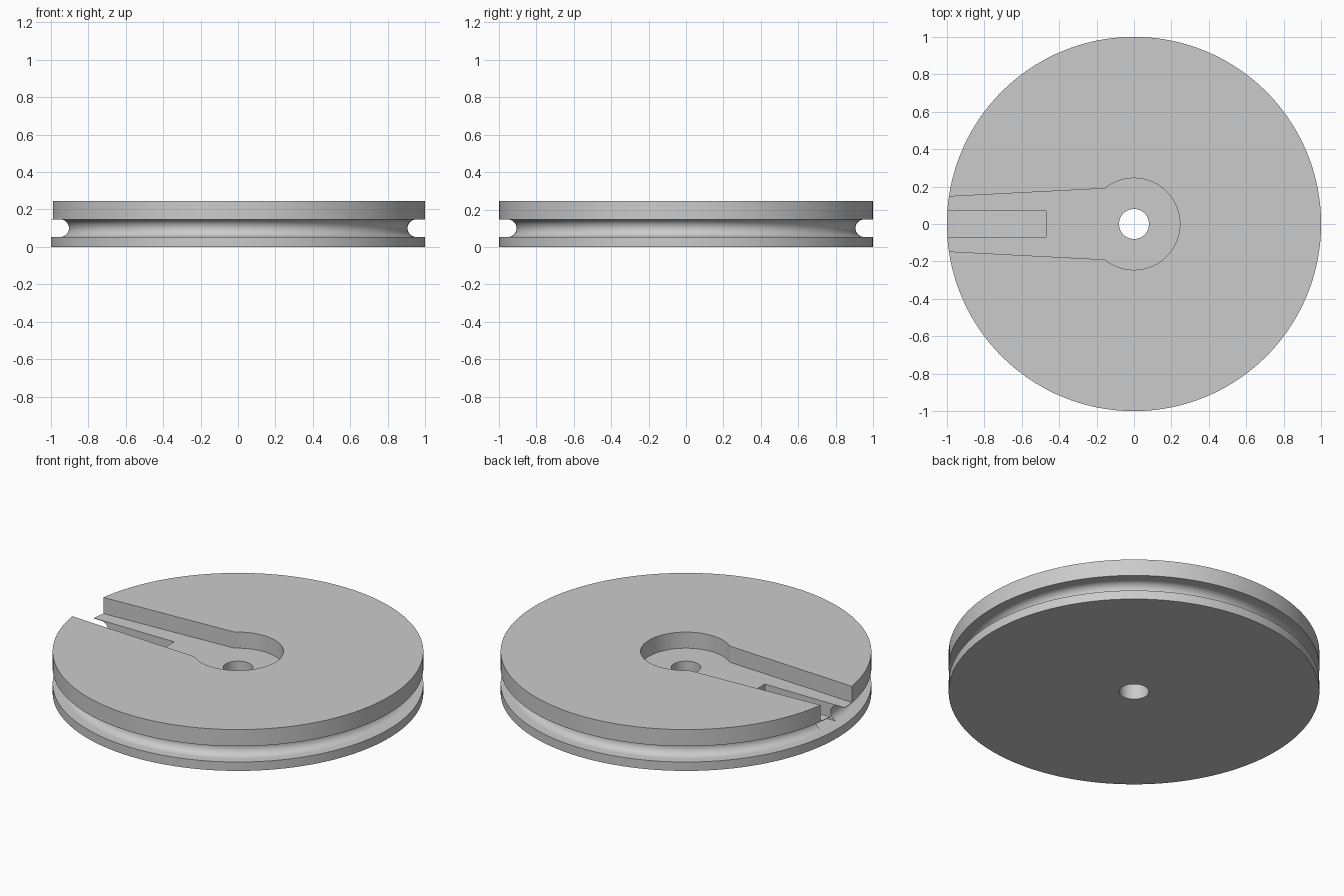
import bpy, bmesh, math

if "Cube" in bpy.data.objects:
    bpy.data.objects.remove(bpy.data.objects["Cube"])

R, H = 1.0, 0.246            # disc radius and thickness
HOLE, POCKET = 0.08, 0.245   # axle hole and round pocket radii
FLOOR = 0.15                 # keyway floor height
GZ, GR = 0.10, 0.047         # groove centre height and radius
SEG = 160

grey = bpy.data.materials.new("plain grey")
grey.diffuse_color = (0.6, 0.6, 0.6, 1)
grey.use_nodes = True
grey.node_tree.nodes["Principled BSDF"].inputs["Base Color"].default_value = grey.diffuse_color


def make_object(name, bm):
    bmesh.ops.recalc_face_normals(bm, faces=bm.faces)
    mesh = bpy.data.meshes.new(name)
    bm.to_mesh(mesh)
    bm.free()
    mesh.materials.append(grey)
    obj = bpy.data.objects.new(name, mesh)
    bpy.context.collection.objects.link(obj)
    return obj


def lathe(name, profile):
    """Spin a closed (radius, height) profile around the z axis."""
    bm = bmesh.new()
    rings = []
    for i in range(SEG):
        a = 2 * math.pi * i / SEG
        rings.append([bm.verts.new((r * math.cos(a), r * math.sin(a), z)) for r, z in profile])
    n = len(profile)
    for i in range(SEG):
        p, q = rings[i], rings[(i + 1) % SEG]
        for j in range(n):
            k = (j + 1) % n
            bm.faces.new((p[j], q[j], q[k], p[k]))
    return make_object(name, bm)


def prism(name, outline, z0, z1):
    """Extrude a flat outline from z0 to z1."""
    bm = bmesh.new()
    base = bm.faces.new([bm.verts.new((x, y, z0)) for x, y in outline])
    top = bmesh.ops.extrude_face_region(bm, geom=[base])["geom"]
    bmesh.ops.translate(bm, vec=(0, 0, z1 - z0),
                        verts=[v for v in top if isinstance(v, bmesh.types.BMVert)])
    return make_object(name, bm)


# Grooved wheel with an axle hole
groove = [(R - GR + GR * math.cos(t), GZ + GR * math.sin(t))
          for t in (math.radians(270 - 180 * i / 16) for i in range(17))]
wheel = lathe("grooved_wheel",
              [(HOLE, 0), (R, 0), (R, GZ - GR)] + groove +
              [(R, GZ + GR), (R, H), (HOLE, H)])

# Keyhole recess: round pocket joined to a tapering channel out to the rim
start = math.atan2(0.19, -0.155)
keyhole = [(POCKET * math.cos(start - 2 * start * i / 64),
            POCKET * math.sin(start - 2 * start * i / 64)) for i in range(65)]
keyhole += [(-1.1, -0.141), (-1.1, 0.141)]
recess = prism("keyhole_cutter", keyhole, FLOOR, H + 0.1)

# Narrow slot in the channel floor, running into the rim groove
slot = prism("slot_cutter", [(-1.1, -0.07), (-0.47, -0.07), (-0.47, 0.07), (-1.1, 0.07)],
             GZ - GR + 0.001, H + 0.1)

bpy.context.view_layer.objects.active = wheel
for cutter in (recess, slot):
    mod = wheel.modifiers.new("cut", "BOOLEAN")
    mod.operation = "DIFFERENCE"
    mod.solver = "EXACT"
    mod.object = cutter
    bpy.ops.object.modifier_apply(modifier=mod.name)
    bpy.data.objects.remove(cutter)

# Smooth round walls, sharp edges
wheel.select_set(True)
bpy.ops.object.shade_smooth_by_angle(angle=math.radians(30))
